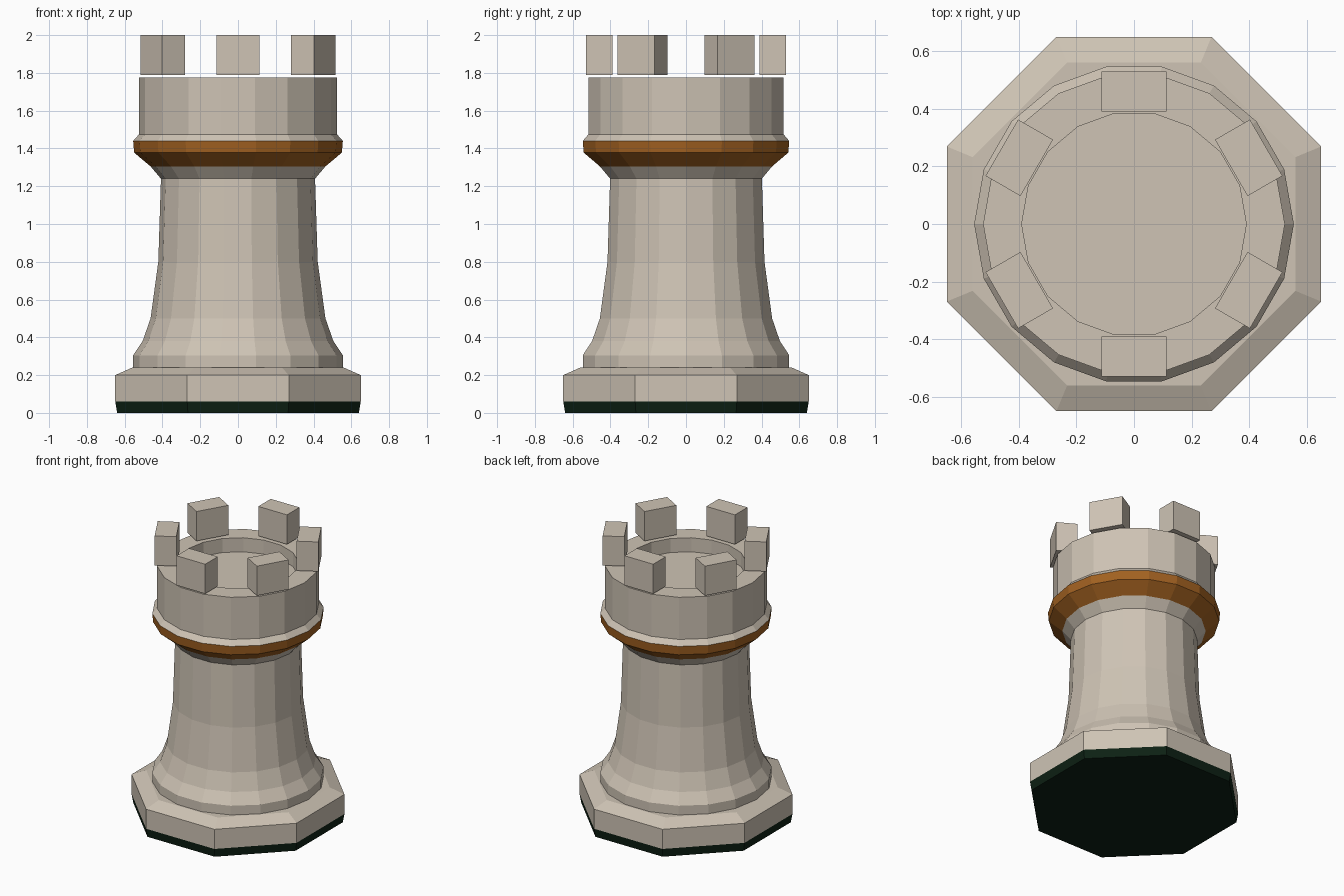
import bpy, bmesh
from math import sin, cos, pi, radians
from mathutils import Matrix

if "Cube" in bpy.data.objects:
    bpy.data.objects.remove(bpy.data.objects["Cube"])


def material(name, rgb):
    m = bpy.data.materials.new(name)
    m.diffuse_color = (*rgb, 1)
    m.use_nodes = True
    m.node_tree.nodes["Principled BSDF"].inputs["Base Color"].default_value = m.diffuse_color
    return m


STONE = material("stone", (0.62, 0.55, 0.46))
BRASS = material("brass", (0.36, 0.12, 0.015))
FELT = material("felt", (0.004, 0.015, 0.007))


def finish(name, bm, mat):
    bmesh.ops.recalc_face_normals(bm, faces=bm.faces)
    me = bpy.data.meshes.new(name)
    bm.to_mesh(me)
    bm.free()
    me.materials.append(mat)
    ob = bpy.data.objects.new(name, me)
    bpy.context.collection.objects.link(ob)
    return ob


def lathe(name, profile, mat, sides=18, start=0.0, cap_first=False, cap_last=False):
    """Flat-faced turned part from (radius, z) points."""
    bm = bmesh.new()
    rings = [[bm.verts.new((r * cos(start + 2 * pi * i / sides),
                            r * sin(start + 2 * pi * i / sides), z))
              for i in range(sides)] for r, z in profile]
    for a, b in zip(rings, rings[1:]):
        for i in range(sides):
            j = (i + 1) % sides
            bm.faces.new((a[i], a[j], b[j], b[i]))
    if cap_first:
        bm.faces.new(rings[0][::-1])
    if cap_last:
        bm.faces.new(rings[-1])
    return finish(name, bm, mat)


# Octagonal foot: felt pad and chamfered plinth (sizes are across flats)
OCT = 1 / cos(pi / 8)
lathe("felt_pad", [(0.64 * OCT, 0), (0.65 * OCT, 0.06)], FELT, 8, pi / 8, cap_first=True)
lathe("plinth", [(0.65 * OCT, 0.06), (0.65 * OCT, 0.2), (0.56 * OCT, 0.24)],
      STONE, 8, pi / 8, cap_last=True)

# Flared tower body
lathe("tower_body", [(0.555, 0.24), (0.555, 0.305), (0.505, 0.38), (0.463, 0.5),
                     (0.422, 0.8), (0.408, 1.24), (0.463, 1.305)], STONE)

# Coloured collar
lathe("collar", [(0.463, 1.305), (0.55, 1.378), (0.555, 1.44)], BRASS)

# Crown with a sunken floor
lathe("crown", [(0.555, 1.44), (0.524, 1.475), (0.524, 1.775), (0.39, 1.775),
                (0.39, 1.675)], STONE, cap_last=True)

# Six battlements floating just above the rim
for k in range(6):
    bm = bmesh.new()
    place = (Matrix.Rotation(radians(30 + 60 * k), 4, 'Z')
             @ Matrix.Translation((0.46, 0, 1.895))
             @ Matrix.Diagonal((0.14, 0.226, 0.21, 1)))
    bmesh.ops.create_cube(bm, size=1, matrix=place)
    finish(f"battlement_{k + 1}", bm, STONE)
